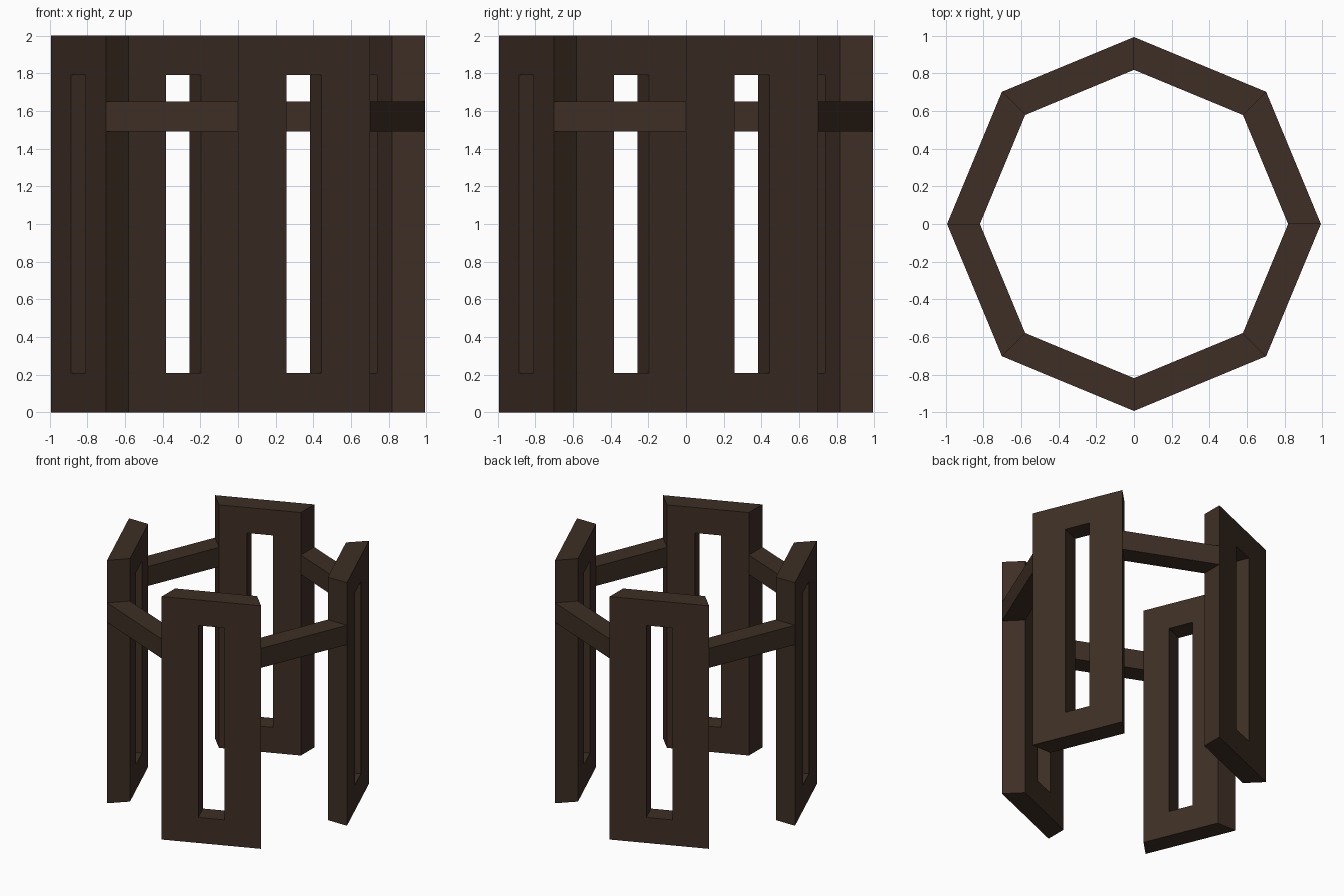
import bpy, bmesh
from math import pi, sin, cos
from mathutils import Matrix

if "Cube" in bpy.data.objects:
    bpy.data.objects.remove(bpy.data.objects["Cube"], do_unlink=True)

OUTER, INNER = 0.992, 0.818      # corner radii of the eight-sided ring
HALF = pi / 8

wood = bpy.data.materials.new("dark brown wood")
wood.use_nodes = True
colour = (0.048, 0.028, 0.018, 1)
wood.diffuse_color = colour
wood.node_tree.nodes["Principled BSDF"].inputs["Base Color"].default_value = colour


def rectangle(bm, y, half_width, low, high):
    corners = [(-1, low), (1, low), (1, high), (-1, high)]
    return [bm.verts.new((side * half_width, y, z)) for side, z in corners]


def bridge(bm, a, b):
    for i in range(4):
        j = (i + 1) % 4
        bm.faces.new((a[i], a[j], b[j], b[i]))


def ring_side(name, index, low, high, slot=None):
    """One mitred side of the ring, facing -y, then turned into place."""
    bm = bmesh.new()
    rims, holes = [], []
    for radius in (OUTER, INNER):
        y = -radius * cos(HALF)
        rims.append(rectangle(bm, y, radius * sin(HALF), low, high))
        if slot:
            holes.append(rectangle(bm, y, *slot))
            bridge(bm, rims[-1], holes[-1])
        else:
            bm.faces.new(rims[-1])
    bridge(bm, *rims)
    if slot:
        bridge(bm, *holes)
    bmesh.ops.recalc_face_normals(bm, faces=bm.faces)
    bm.transform(Matrix.Rotation(HALF + index * pi / 4, 4, 'Z'))
    mesh = bpy.data.meshes.new(name)
    bm.to_mesh(mesh)
    bm.free()
    mesh.materials.append(wood)
    bpy.context.collection.objects.link(bpy.data.objects.new(name, mesh))


# Slotted upright panels alternate with connecting beams
for n in range(4):
    ring_side(f"slotted_panel_{n + 1}", 2 * n, 0, 2, slot=(0.1, 0.21, 1.79))
    ring_side(f"connecting_beam_{n + 1}", 2 * n + 1, 1.49, 1.65)
